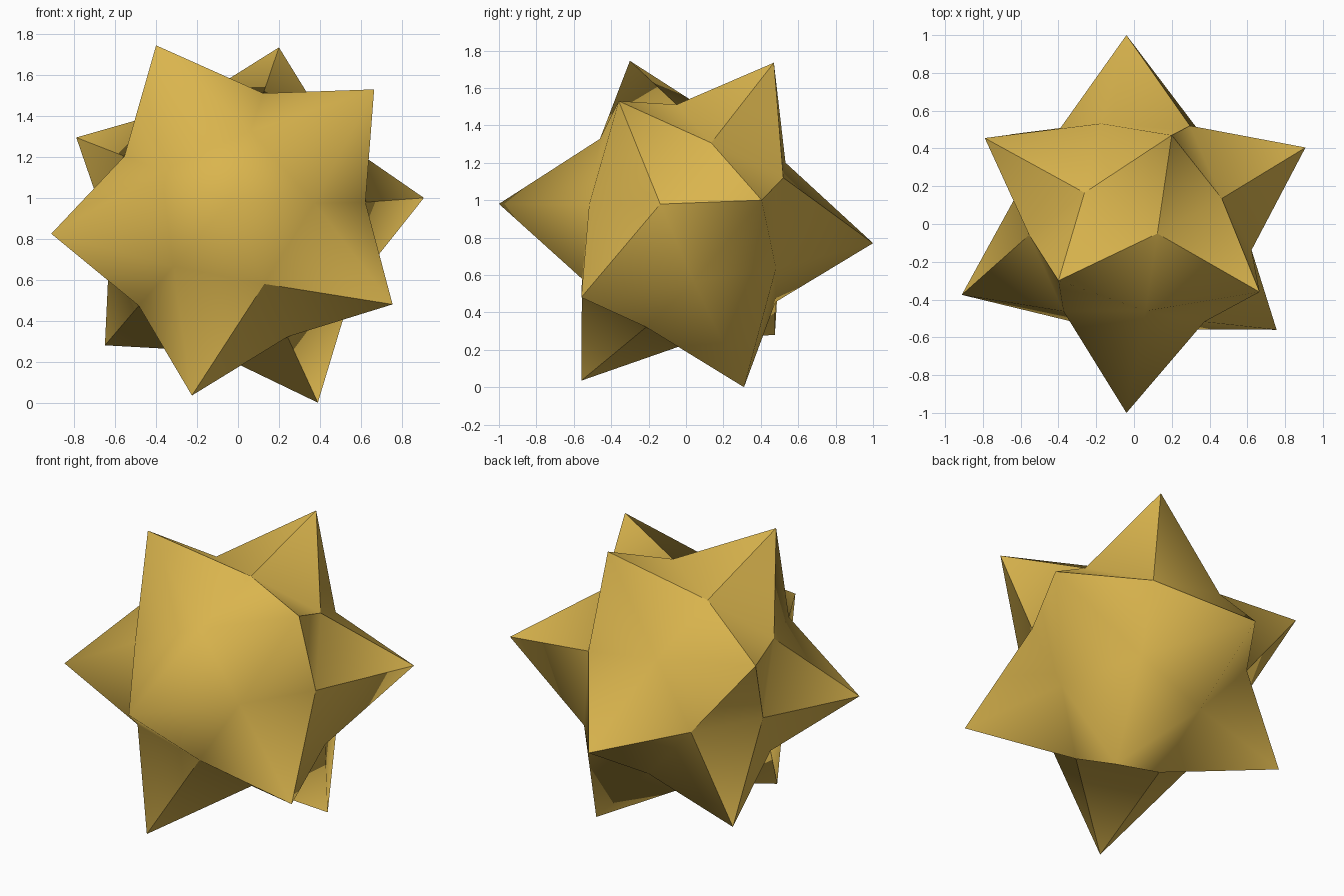
import bpy, bmesh
from itertools import combinations
from mathutils import Vector

if "Cube" in bpy.data.objects:
    bpy.data.objects.remove(bpy.data.objects["Cube"])

# Twelve spike tips: a slightly irregular icosahedron
CENTRE = Vector((0, 0, 0.88))
VALLEY_RADIUS = 0.645
TIPS = {
    "A": (-0.40, -0.30, 1.745), "B": (0.20, 0.47, 1.735),
    "C": (0.665, -0.36, 1.53), "D": (-0.79, 0.455, 1.295),
    "E": (0.908, 0.405, 1.00), "F": (-0.912, -0.375, 0.825),
    "G": (0.755, -0.56, 0.48), "H": (-0.65, 0.475, 0.28),
    "I": (-0.225, -0.56, 0.035), "J": (0.39, 0.31, 0.0),
    "K": (-0.04, -1.0, 0.98), "L": (-0.04, 1.0, 0.77),
}
# Valleys whose spike ridges are blended smooth
SMOOTH_VALLEYS = {"ACK", "CGK", "FIK", "AFK", "BDL", "EGJ", "EJL", "HJL"}

bm = bmesh.new()
tip = {n: bm.verts.new(p) for n, p in TIPS.items()}


def near(a, b):
    return (tip[a].co - tip[b].co).length < 1.4


# One valley point between every three neighbouring tips
valley = {}
for tri in combinations(sorted(TIPS), 3):
    if all(near(a, b) for a, b in combinations(tri, 2)):
        d = sum((tip[n].co - CENTRE for n in tri), Vector()).normalized()
        valley["".join(tri)] = bm.verts.new(CENTRE + d * VALLEY_RADIUS)

# Each pair of neighbouring tips shares two valleys: one spike side per tip
for a, b in combinations(sorted(TIPS), 2):
    if near(a, b):
        v = [valley[n] for n in valley if a in n and b in n]
        for n in (a, b):
            bm.faces.new((tip[n], v[0], v[1]))

bmesh.ops.recalc_face_normals(bm, faces=bm.faces)
for f in bm.faces:
    f.smooth = True

# Crisp ridges from tips to the remaining valleys
for name, v in valley.items():
    if name not in SMOOTH_VALLEYS:
        for n in name:
            e = bm.edges.get((tip[n], v))
            if e and n != "K":
                e.smooth = False

mesh = bpy.data.meshes.new("spiked_star")
bm.to_mesh(mesh)
bm.free()
star = bpy.data.objects.new("spiked_star", mesh)
bpy.context.collection.objects.link(star)

gold = bpy.data.materials.new("gold")
gold.diffuse_color = (0.70, 0.46, 0.075, 1)
gold.use_nodes = True
gold.node_tree.nodes["Principled BSDF"].inputs["Base Color"].default_value = gold.diffuse_color
mesh.materials.append(gold)
